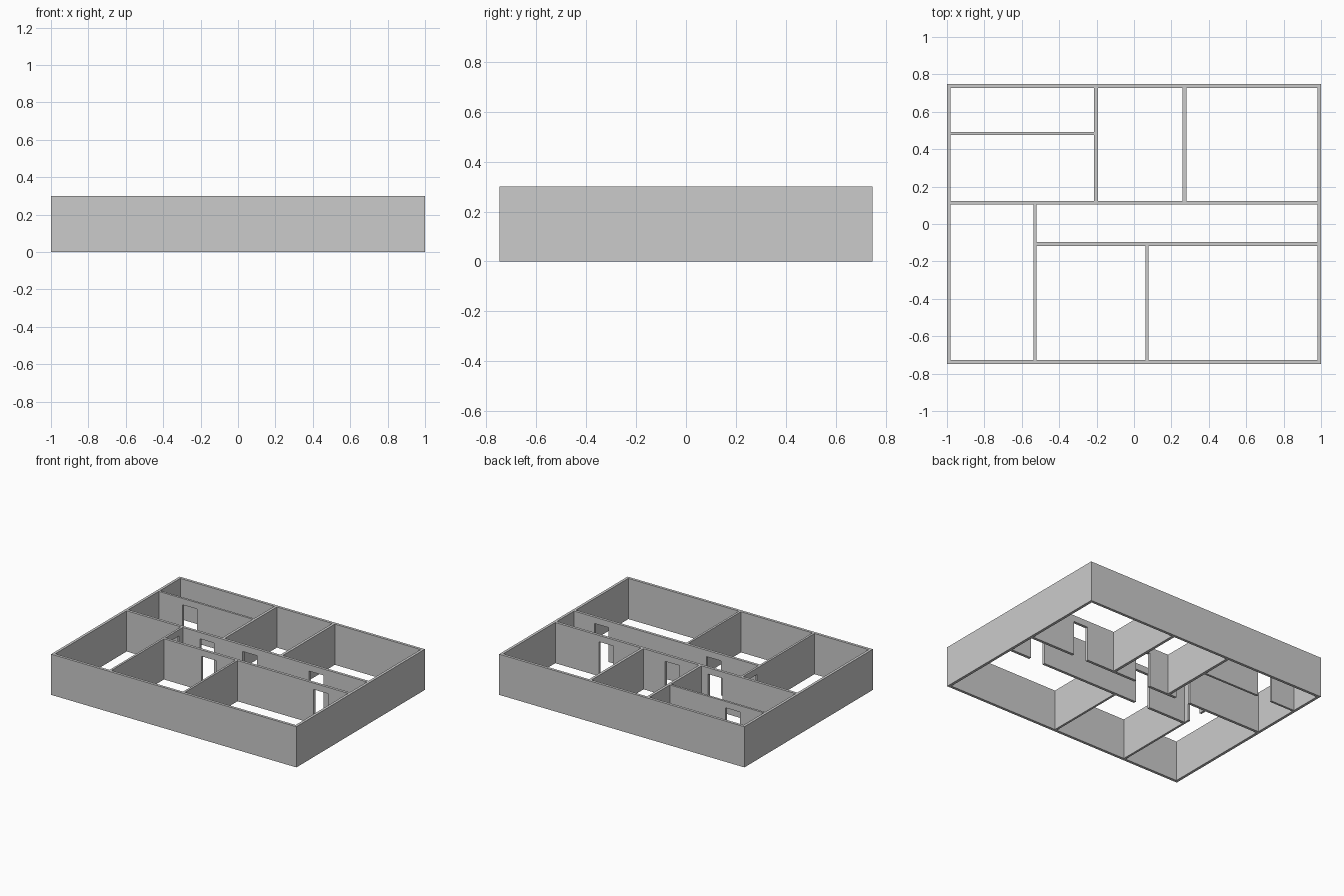
import bpy, bmesh

if "Cube" in bpy.data.objects:
    bpy.data.objects.remove(bpy.data.objects["Cube"])

HX, HY, H = 1.0, 0.748, 0.3      # half sizes and wall height
T, THIN = 0.02, 0.016            # wall thicknesses
DOOR_W, DOOR_H = 0.118, 0.253


def wall(name, axis, pos, start, end, thick=T, doors=()):
    """Wall running along an axis: an outline with door notches, extruded."""
    outline = [(start, H), (start, 0)]
    for d in sorted(doors):
        a, b = d - DOOR_W / 2, d + DOOR_W / 2
        outline += [(a, 0), (a, DOOR_H), (b, DOOR_H), (b, 0)]
    outline += [(end, 0), (end, H)]

    def place(u, z):
        side = pos - thick / 2
        return (u, side, z) if axis == 'x' else (side, u, z)

    bm = bmesh.new()
    face = bm.faces.new([bm.verts.new(place(u, z)) for u, z in outline])
    ext = bmesh.ops.extrude_face_region(bm, geom=[face], use_keep_orig=True)
    moved = [g for g in ext['geom'] if isinstance(g, bmesh.types.BMVert)]
    bmesh.ops.translate(bm, verts=moved,
                        vec=(0, thick, 0) if axis == 'x' else (thick, 0, 0))
    bmesh.ops.recalc_face_normals(bm, faces=bm.faces)
    mesh = bpy.data.meshes.new(name)
    bm.to_mesh(mesh)
    bm.free()
    obj = bpy.data.objects.new(name, mesh)
    bpy.context.collection.objects.link(obj)
    return obj


# outer shell
for name, s in (("front", -1), ("back", 1)):
    wall(name + "_outer_wall", 'x', s * (HY - T / 2), -HX, HX)
for name, s in (("left", -1), ("right", 1)):
    wall(name + "_outer_wall", 'y', s * (HX - T / 2), -HY + T, HY - T)

IX, IY = HX - T, HY - T          # inner faces of the shell
CB, CF = 0.113, -0.107           # corridor back and front walls

# corridor walls with doors to the rooms
wall("corridor_back_wall", 'x', CB, -IX, IX, doors=(-0.325, 0.025, 0.566))
wall("corridor_front_wall", 'x', CF, -0.522, IX, doors=(-0.157, 0.757))
wall("corridor_end_wall", 'y', -0.53, -IY, CB - T / 2, THIN, doors=(0.0,))

# room dividers
wall("back_left_divider", 'y', -0.203, CB + T / 2, IY)
wall("back_right_divider", 'y', 0.27, CB + T / 2, IY)
wall("front_divider", 'y', 0.07, -IY, CF - T / 2, THIN)
wall("closet_wall", 'x', 0.485, -IX, -0.203 - T / 2, THIN, doors=(-0.726,))
